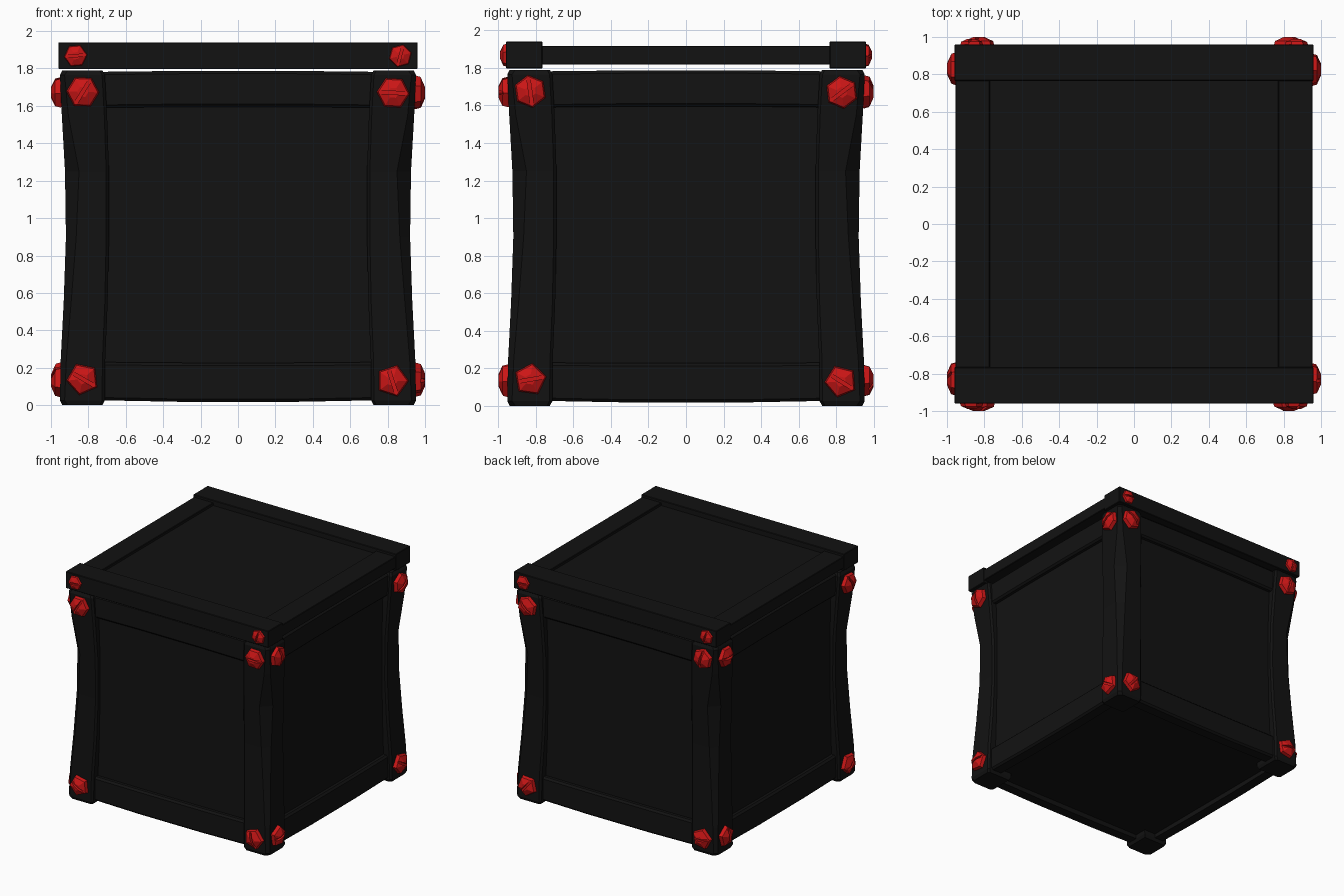
import bpy, bmesh
from math import radians
from mathutils import Matrix, Vector

if "Cube" in bpy.data.objects:
    bpy.data.objects.remove(bpy.data.objects["Cube"])


def material(name, rgb):
    m = bpy.data.materials.new(name)
    m.diffuse_color = (*rgb, 1)
    m.use_nodes = True
    m.node_tree.nodes["Principled BSDF"].inputs["Base Color"].default_value = m.diffuse_color
    return m


BLACK = material("black_wood", (0.006, 0.006, 0.006))
RED = material("red_metal", (0.6, 0.008, 0.008))


def finish(bm, name, mat, matrix=Matrix()):
    bmesh.ops.recalc_face_normals(bm, faces=bm.faces)
    me = bpy.data.meshes.new(name)
    bm.to_mesh(me)
    bm.free()
    me.materials.append(mat)
    ob = bpy.data.objects.new(name, me)
    ob.matrix_world = matrix
    bpy.context.collection.objects.link(ob)
    return ob


def loft(bm, sections):
    """Skin a list of equal-length vertex rings and cap both ends."""
    rings = [[bm.verts.new(p) for p in s] for s in sections]
    n = len(rings[0])
    for a, b in zip(rings, rings[1:]):
        for i in range(n):
            bm.faces.new((a[i], a[(i + 1) % n], b[(i + 1) % n], b[i]))
    bm.faces.new(rings[0])
    bm.faces.new(rings[-1])


def box(name, lo, hi, bevel=0.0, matrix=Matrix()):
    bm = bmesh.new()
    lo, hi = Vector(lo), Vector(hi)
    bmesh.ops.create_cube(bm, size=1, matrix=Matrix.Translation((lo + hi) / 2)
                          @ Matrix.Diagonal((*(hi - lo), 1)))
    if bevel:
        bmesh.ops.bevel(bm, geom=bm.edges[:], offset=bevel, segments=1, affect='EDGES')
    return finish(bm, name, BLACK, matrix)


def turn(k):
    return Matrix.Rotation(radians(90 * k), 4, 'Z')


# Waisted corner posts: z, outer face, inner edge, worn corner chamfer
POST = [(0.0, 0.94, 0.725, 0.03), (0.025, 0.952, 0.712, 0.025), (0.24, 0.948, 0.71, 0.03),
        (0.55, 0.932, 0.697, 0.04), (0.9, 0.92, 0.69, 0.055), (1.25, 0.925, 0.69, 0.075),
        (1.55, 0.942, 0.70, 0.035), (1.765, 0.952, 0.712, 0.025), (1.79, 0.94, 0.725, 0.03)]


def post_section(z, o, i, c, e=0.015):
    return [(x, y, z) for x, y in ((i, i), (o - e, i), (o, i + e), (o, o - c),
                                   (o - c, o), (i + e, o), (i, o - e))]


for k in range(4):
    bm = bmesh.new()
    loft(bm, [post_section(*p) for p in POST])
    finish(bm, f"corner_post_{k + 1}", BLACK, turn(k))


# Slightly bowed rails and the recessed panel on each side
def rail(name, z0, z1, bow0, bow1, matrix):
    bm = bmesh.new()
    sections = []
    for t in (-1, -0.4, 0.4, 1):
        b = 1 - t * t
        a, d = z0 + bow0 * b, z1 + bow1 * b
        sections.append([(0.74 * t, y, z) for y, z in (
            (-0.82, a), (-0.905, a), (-0.92, a + 0.015),
            (-0.92, d - 0.015), (-0.905, d), (-0.82, d))])
    loft(bm, sections)
    finish(bm, name, BLACK, matrix)


for k, side in enumerate(("front", "right", "back", "left")):
    rail(f"{side}_bottom_rail", 0.026, 0.23, -0.01, -0.004, turn(k))
    rail(f"{side}_top_rail", 1.59, 1.782, 0.006, 0.006, turn(k))
    box(f"{side}_panel", (-0.74, -0.88, 0.1), (0.74, -0.83, 1.7), matrix=turn(k))

box("floor_panel", (-0.85, -0.85, 0.06), (0.85, 0.85, 0.11))

# Lid: two thick end bars, two thinner side bars, inset board
for s, tag in ((-1, "front"), (1, "back")):
    y = sorted((s * 0.765, s * 0.96))
    box(f"lid_{tag}_bar", (-0.96, y[0], 1.797), (0.96, y[1], 1.94), 0.004)
for s, tag in ((-1, "left"), (1, "right")):
    x = sorted((s * 0.77, s * 0.955))
    box(f"lid_{tag}_bar", (x[0], -0.78, 1.818), (x[1], 0.78, 1.918), 0.004)
box("lid_board", (-0.79, -0.79, 1.84), (0.79, 0.79, 1.895))


# Slotted bolts: domed polygon heads split by a groove over a solid core
def bolt_mesh(bm, sides):
    def ring(r, z):
        return [Matrix.Rotation(radians(360 * i / sides), 3, 'Z') @ Vector((r, 0, z))
                for i in range(sides)]
    loft(bm, [ring(0.082, 0), ring(0.088, 0.02), ring(0.08, 0.048), ring(0.03, 0.07)])


def bolt(name, sides, matrix):
    whole = bmesh.new()
    for normal, height in (((0, 1, 0), 0.009), ((0, -1, 0), 0.009), ((0, 0, -1), -0.045)):
        bm = bmesh.new()
        bolt_mesh(bm, sides)
        n = Vector(normal)
        cut = bmesh.ops.bisect_plane(bm, geom=bm.verts[:] + bm.edges[:] + bm.faces[:],
                                     plane_co=n * height, plane_no=n, clear_inner=True)
        bmesh.ops.contextual_create(
            bm, geom=[e for e in cut["geom_cut"] if isinstance(e, bmesh.types.BMEdge)])
        bmesh.ops.recalc_face_normals(bm, faces=bm.faces)
        tmp = bpy.data.meshes.new("bolt_piece")
        bm.to_mesh(tmp)
        bm.free()
        whole.from_mesh(tmp)
        bpy.data.meshes.remove(tmp)
    finish(whole, name, RED, matrix)


def place(k, u, v, depth, spin, size=1.0):
    return (turn(k) @ Matrix.Translation((u, -depth, v)) @ Matrix.Rotation(radians(90), 4, 'X')
            @ Matrix.Rotation(radians(spin), 4, 'Z') @ Matrix.Scale(size, 4))


SPOTS = [(-0.83, 1.675, 6, 58), (0.83, 1.67, 6, -3), (-0.83, 0.14, 5, -30), (0.825, 0.13, 5, -72)]
for k in range(4):
    for j, (u, v, sides, spin) in enumerate(SPOTS):
        bolt(f"post_bolt_{k + 1}_{j + 1}", sides, place(k, u, v, 0.93, spin + 40 * k))
    if k % 2 == 0:
        for j, (u, spin) in enumerate(((-0.868, 5), (0.868, 75))):
            bolt(f"lid_bolt_{k + 1}_{j + 1}", 6, place(k, u, 1.868, 0.94, spin, 0.72))
